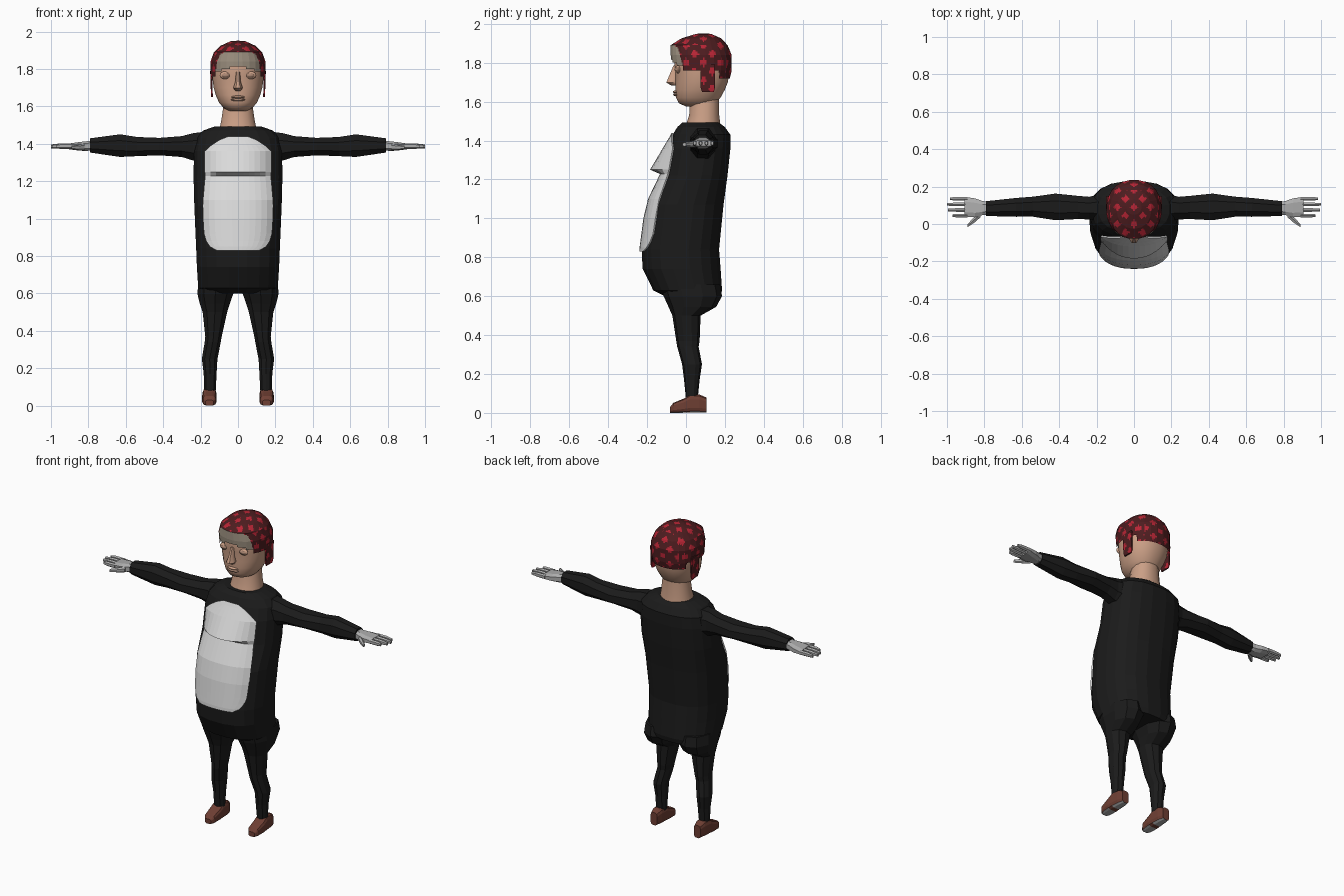
import bpy, bmesh, math

if "Cube" in bpy.data.objects:
    bpy.data.objects.remove(bpy.data.objects["Cube"], do_unlink=True)


def material(name, *rgb):
    m = bpy.data.materials.new(name)
    m.use_nodes = True
    m.diffuse_color = (*rgb, 1)
    bsdf = next(n for n in m.node_tree.nodes if n.type == 'BSDF_PRINCIPLED')
    bsdf.inputs["Base Color"].default_value = (*rgb, 1)
    bsdf.inputs["Roughness"].default_value = 0.8
    return m


black = material("suit black", .011, .011, .011)
white = material("belly white", .7, .7, .7)
grey = material("glove grey", .42, .42, .42)
skin = material("skin", .6, .35, .24)
feature = material("eyes and lips", .4, .24, .17)
maroon = material("cap maroon", .075, .012, .014)
red = material("cap red spots", .48, .018, .035)
band = material("forehead tan", .36, .3, .23)
brown = material("shoe brown", .16, .05, .034)

AXES = {'x': lambda u, v, t: (t, u, v),
        'y': lambda u, v, t: (u, t, v),
        'z': lambda u, v, t: (u, v, t)}


def finish(bm, name, mats, smooth=False):
    mesh = bpy.data.meshes.new(name)
    bm.to_mesh(mesh)
    bm.free()
    for m in mats:
        mesh.materials.append(m)
    ob = bpy.data.objects.new(name, mesh)
    bpy.context.collection.objects.link(ob)
    if smooth:
        bpy.ops.object.select_all(action='DESELECT')
        ob.select_set(True)
        bpy.context.view_layer.objects.active = ob
        bpy.ops.object.shade_smooth_by_angle(angle=math.radians(45))
    return ob


def loft(rings, axis='z', sides=8, power=2.2, side=1):
    """Skin rings of (t, u_min, u_max, v_min, v_max) with rounded sections."""
    bm = bmesh.new()
    rows = []
    for t, u0, u1, v0, v1 in rings:
        row = []
        for i in range(sides):
            a = 2 * math.pi * (i + .5) / sides
            c, s = math.cos(a), math.sin(a)
            u = (u0 + u1) / 2 + (u1 - u0) / 2 * math.copysign(abs(c) ** (2 / power), c)
            v = (v0 + v1) / 2 + (v1 - v0) / 2 * math.copysign(abs(s) ** (2 / power), s)
            x, y, z = AXES[axis](u, v, t)
            row.append(bm.verts.new((x * side, y, z)))
        rows.append(row)
    for a, b in zip(rows, rows[1:]):
        for i in range(sides):
            j = (i + 1) % sides
            bm.faces.new((a[i], a[j], b[j], b[i]))
    bm.faces.new(rows[0])
    bm.faces.new(rows[-1])
    bmesh.ops.recalc_face_normals(bm, faces=bm.faces)
    return bm


def sym(rows):
    """Rows of (z, half width, front, back) as centred rings."""
    return [(z, -w, w, f, b) for z, w, f, b in rows]


# Torso
TORSO = [(.6, .19, -.11, .18), (.63, .215, -.17, .187), (.74, .222, -.225, .18),
         (.84, .226, -.23, .172), (1.07, .236, -.2, .195), (1.22, .24, -.125, .215),
         (1.36, .238, -.1, .23), (1.43, .225, -.07, .23), (1.47, .19, -.045, .2),
         (1.493, .125, -.02, .17)]
finish(loft(sym(TORSO), sides=20, power=2.4), "torso", [black])


def torso_front(x, z):
    for lo, hi in zip(TORSO, TORSO[1:]):
        if lo[0] <= z <= hi[0]:
            k = (z - lo[0]) / (hi[0] - lo[0])
            _, w, f, b = [p + (q - p) * k for p, q in zip(lo, hi)]
            bulge = max(0, 1 - (abs(x) / w) ** 2.4) ** (1 / 2.4)
            return (f + b) / 2 - (b - f) / 2 * bulge


# Belly panel with an overhanging chest: height, half width, overhang
PANEL = [(1.44, .05, 0), (1.42, .1, 0), (1.39, .145, .005), (1.36, .178, .01),
         (1.25, .178, .055), (1.228, .176, 0), (1.1, .187, 0), (1.0, .187, 0),
         (.92, .182, 0), (.88, .17, 0), (.85, .15, 0), (.83, .115, 0)]
COLS = 12
bm = bmesh.new()
rows = []
for z, w, out in PANEL:
    xs = [w * (2 * i / COLS - 1) for i in range(COLS + 1)]
    rows.append([bm.verts.new((x, torso_front(x, z) - .01 - out * (1 - (x / w) ** 2), z))
                 for x in xs])
for a, b in zip(rows, rows[1:]):
    for i in range(COLS):
        bm.faces.new((a[i], b[i], b[i + 1], a[i + 1]))
panel = finish(bm, "belly_panel", [white])
panel.modifiers.new("thickness", 'SOLIDIFY').thickness = .009

# Limbs, hands and shoes, once per side
LEG = [(.66, .03, .215, -.13, .175), (.6, .02, .222, -.115, .185), (.545, .04, .208, -.09, .155),
       (.5, .055, .192, -.07, .075), (.37, .085, .177, -.05, .07), (.34, .09, .18, -.045, .065),
       (.25, .108, .195, -.02, .082), (.17, .113, .185, -.01, .07), (.07, .118, .182, 0, .06)]
ARM = [(.15, .01, .17, 1.28, 1.475), (.24, .02, .15, 1.305, 1.462), (.3, .022, .155, 1.325, 1.445),
       (.42, .015, .168, 1.335, 1.435), (.54, .035, .15, 1.33, 1.44), (.63, .035, .143, 1.325, 1.455),
       (.79, .04, .125, 1.35, 1.432)]
PALM = [(.77, .05, .118, 1.365, 1.42), (.81, .045, .125, 1.36, 1.415),
        (.85, .033, .14, 1.362, 1.41), (.905, .035, .148, 1.37, 1.402)]
THUMB = [(.82, .035, .065, 1.365, 1.4), (.85, .008, .045, 1.365, 1.395), (.89, -.018, 0, 1.37, 1.39)]
SHOE = [(-.082, .13, .175, 0, .03), (-.065, .118, .188, 0, .052), (-.01, .114, .192, 0, .075),
        (.02, .115, .19, 0, .095), (.07, .118, .185, 0, .095), (.105, .128, .176, 0, .08)]
FINGERS = [(.045, .97), (.075, .995), (.105, 1.0), (.135, .985)]

for side, label in ((1, "left"), (-1, "right")):
    finish(loft(LEG, sides=10, side=side), label + "_leg", [black])
    finish(loft(ARM, 'x', sides=8, side=side), label + "_arm", [black])
    finish(loft(PALM, 'x', sides=8, power=2.8, side=side), label + "_palm", [grey])
    finish(loft(THUMB, 'x', sides=6, side=side), label + "_thumb", [grey])
    for n, (y, tip) in enumerate(FINGERS, 1):
        r = .011
        rings = [(.89, y - r, y + r, 1.372, 1.402), (.95, y - r, y + r, 1.373, 1.402),
                 (tip, y - r * .7, y + r * .7, 1.376, 1.396)]
        finish(loft(rings, 'x', sides=6, side=side), f"{label}_finger_{n}", [grey])
    shoe = loft(SHOE, 'y', sides=12, power=3.5, side=side)
    for f in shoe.faces:
        y = f.calc_center_median().y
        f.material_index = int(f.normal.z < -.7 and not 0 < y < .04)
    finish(shoe, label + "_shoe", [brown, grey])

# Neck and head
finish(loft(sym([(1.47, .102, -.005, .18), (1.53, .09, .015, .172), (1.62, .077, .02, .172)]),
            sides=16), "neck", [skin], True)
HEAD = [(1.575, .05, .0, .13), (1.592, .078, -.038, .155), (1.62, .102, -.052, .178),
        (1.66, .12, -.055, .2), (1.7, .131, -.055, .216), (1.76, .139, -.056, .226),
        (1.84, .136, -.066, .222), (1.9, .09, -.04, .18)]
finish(loft(sym(HEAD), sides=24), "head", [skin], True)
NOSE = [(1.682, .014, -.075, -.03), (1.698, .027, -.104, -.03),
        (1.73, .016, -.09, -.03), (1.785, .011, -.066, -.03)]
finish(loft(sym(NOSE), sides=8), "nose", [skin], True)


def bead(name, place, size, mat):
    bm = bmesh.new()
    bmesh.ops.create_uvsphere(bm, u_segments=12, v_segments=8, radius=1)
    bmesh.ops.scale(bm, vec=size, verts=bm.verts)
    bmesh.ops.translate(bm, vec=place, verts=bm.verts)
    finish(bm, name, [mat], True)


for side, label in ((1, "left"), (-1, "right")):
    bead(label + "_eyelid", (.066 * side, -.04, 1.766), (.032, .014, .021), skin)
    bead(label + "_eye", (.066 * side, -.046, 1.765), (.023, .013, .012), feature)
bead("upper_lip", (0, -.05, 1.65), (.036, .018, .008), skin)
bead("lower_lip", (0, -.048, 1.636), (.038, .018, .009), feature)


# Spotted cap with an arched forehead band and side flaps
def is_spot(f):
    c, n = f.calc_center_median(), f.normal
    k = max(range(3), key=lambda i: abs(n[i]))
    u, v = [c[i] / .09 for i in range(3) if i != k]
    for shift in (0, .5):
        du, dv = u + shift, v + shift
        if abs(du - round(du)) + abs(dv - round(dv)) < .24:
            return True
    return False


def refine(bm, cuts):
    bmesh.ops.subdivide_edges(bm, edges=bm.edges[:], cuts=cuts, use_grid_fill=True)
    bm.normal_update()
    for f in bm.faces:
        f.material_index = int(is_spot(f))


CAP = [(1.7, .14, -.06, .222), (1.76, .147, -.07, .236), (1.84, .148, -.08, .236),
       (1.89, .13, -.08, .215), (1.925, .092, -.025, .182), (1.948, .04, .05, .13),
       (1.951, .006, .08, .1)]
bm = loft(sym(CAP), sides=24)
refine(bm, 5)
drop = []
for f in bm.faces:
    c = f.calc_center_median()
    q = abs(c.x) / .12
    front = c.y < .02 and q < 1
    hem = 1.72 if c.y > .17 else 1.765
    if c.z < hem or (front and c.z < 1.81 - .03 * q * q):
        drop.append(f)
    elif front and c.z < 1.89 - .1 * q ** 8:
        f.material_index = 2
bmesh.ops.delete(bm, geom=drop, context='FACES')
finish(bm, "cap", [maroon, red, band])

FLAP = [(1.65, .134, .143, .082, .143), (1.67, .135, .145, .075, .15), (1.79, .136, .149, .075, .15)]
for side, label in ((1, "left"), (-1, "right")):
    bm = loft(FLAP, sides=12, power=6, side=side)
    refine(bm, 7)
    finish(bm, label + "_cap_flap", [maroon, red])
